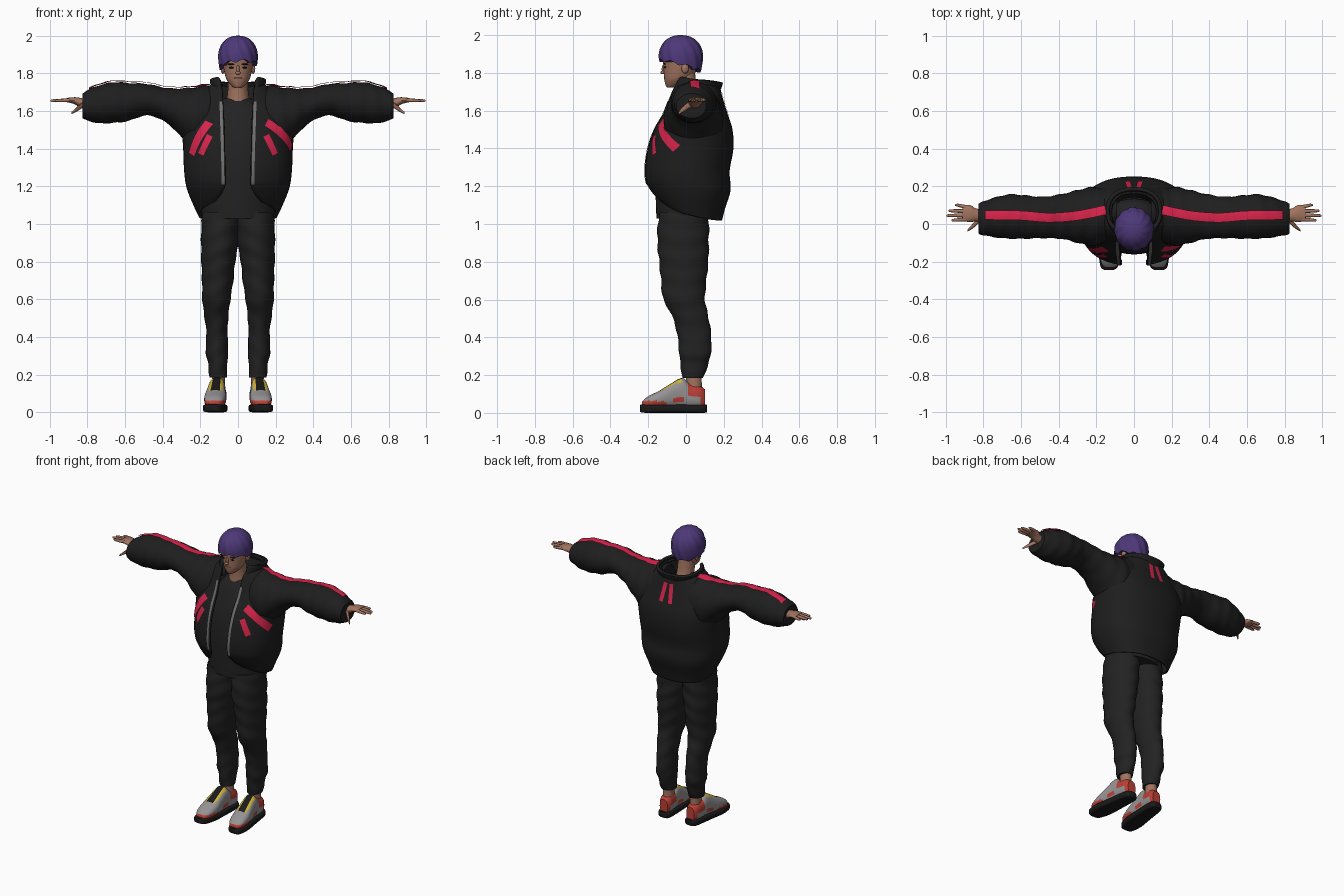
import bpy, bmesh, math
from mathutils import Vector
from mathutils.bvhtree import BVHTree

if "Cube" in bpy.data.objects:
    bpy.data.objects.remove(bpy.data.objects["Cube"])


def material(name, r, g, b):
    m = bpy.data.materials.new(name)
    m.use_nodes = True
    m.diffuse_color = (r, g, b, 1)
    bsdf = m.node_tree.nodes["Principled BSDF"]
    bsdf.inputs["Base Color"].default_value = (r, g, b, 1)
    bsdf.inputs["Roughness"].default_value = 0.8
    return m


JACKET = material("jacket black", .013, .013, .013)
TROUSER = material("trouser charcoal", .016, .016, .016)
SKIN = material("skin", .36, .175, .115)
HAIR = material("hair purple", .075, .04, .19)
CRIMSON = material("crimson stripe", .68, .017, .07)
ZIP = material("zipper grey", .16, .16, .16)
SHOE = material("shoe grey", .3, .29, .29)
RED = material("shoe red", .5, .05, .035)
YELLOW = material("shoe yellow", .65, .45, .03)
SOLE = material("sole black", .01, .01, .011)
parts = []


def smooth(rows, k=5):
    """Catmull-Rom interpolation of a few key rows."""
    out = []
    for i in range(len(rows) - 1):
        a, b, c, d = (rows[max(i - 1, 0)], rows[i], rows[i + 1], rows[min(i + 2, len(rows) - 1)])
        for s in range(k):
            t = s / k
            out.append([q + t / 2 * (r - p + t * (2*p - 5*q + 4*r - u + t * (3*q - p - 3*r + u)))
                        for p, q, r, u in zip(a, b, c, d)])
    return out + [list(rows[-1])]


def add_mesh(name, verts, faces, mats, pick=None):
    me = bpy.data.meshes.new(name)
    me.from_pydata(verts, [], faces)
    bm = bmesh.new()
    bm.from_mesh(me)
    bmesh.ops.recalc_face_normals(bm, faces=bm.faces)
    for f in bm.faces:
        f.smooth = True
        if pick:
            f.material_index = pick(f.calc_center_median())
    bm.to_mesh(me)
    bm.free()
    for m in mats:
        me.materials.append(m)
    ob = bpy.data.objects.new(name, me)
    bpy.context.collection.objects.link(ob)
    parts.append(ob)
    return ob


def skin_rings(name, rings, mats, closed=True, pick=None):
    n = len(rings[0])
    verts = [p for r in rings for p in r]
    faces = [(i*n + j, i*n + (j+1) % n, (i+1)*n + (j+1) % n, (i+1)*n + j)
             for i in range(len(rings) - 1) for j in range(n if closed else n - 1)]
    if closed:
        faces += [tuple(range(n)), tuple(range(len(verts) - n, len(verts)))]
    return add_mesh(name, verts, faces, mats, pick)


def spow(v, p):
    return math.copysign(abs(v) ** p, v)


def loft(name, axis, rows, mats, n=24, p=1, side=1, wrinkle=0, freq=40, pick=None, k=5):
    """Rows hold position on axis, two centre coordinates, two radii."""
    rings = []
    for pos, c1, c2, r1, r2 in smooth(rows, k):
        ring = []
        for j in range(n):
            a = math.tau * j / n
            w = 1 + wrinkle * math.sin(freq * pos + 3 * math.cos(a))
            u, v = c1 + r1 * w * spow(math.cos(a), p), c2 + r2 * w * spow(math.sin(a), p)
            q = {"x": (pos, u, v), "y": (u, pos, v), "z": (u, v, pos)}[axis]
            ring.append((side * q[0], q[1], q[2]))
        rings.append(ring)
    return skin_rings(name, rings, mats, pick=pick)


def open_loft(name, rows, mat, lift=0, tilt=0, thick=.012, n=56, p=.85):
    """Shell open at the front; rows hold z, half width, front y, back y, half gap."""
    rings = []
    base = rows[0][0]
    for z, rx, yf, yb, gap in smooth(rows):
        a0 = math.asin((gap / rx) ** (1 / p))
        ring = []
        for j in range(n + 1):
            a = a0 + (math.tau - 2 * a0) * j / n
            c = math.cos(a)
            up = lift * ((1 + c) / 2) ** 2 * max(0, 1 - (z - base) / .2) + tilt * c
            ring.append((rx * spow(math.sin(a), p), (yf + yb) / 2 - (yb - yf) / 2 * spow(c, p), z + up))
        rings.append(ring)
    ob = skin_rings(name, rings, [mat], closed=False)
    mod = ob.modifiers.new("thickness", "SOLIDIFY")
    mod.thickness, mod.offset = thick, 0
    return ob


def blob(name, loc, radii, mat):
    loc, radii = Vector(loc), Vector(radii)
    bm = bmesh.new()
    bmesh.ops.create_uvsphere(bm, u_segments=14, v_segments=8, radius=1)
    verts = [tuple(loc + v.co * radii) for v in bm.verts]
    faces = [tuple(v.index for v in f.verts) for f in bm.faces]
    bm.free()
    add_mesh(name, verts, faces, [mat])


# Jacket body, collar and sleeves
body = open_loft("jacket_body", [
    (1.02, .205, -.15, .185, .12), (1.08, .23, -.175, .20, .09), (1.18, .265, -.2, .23, .066),
    (1.28, .28, -.215, .225, .065), (1.4, .285, -.2, .245, .07), (1.5, .29, -.165, .24, .07),
    (1.58, .27, -.12, .215, .075), (1.66, .22, -.09, .19, .08), (1.72, .16, -.07, .175, .085),
    (1.75, .12, -.05, .165, .1)], JACKET, lift=.12)
open_loft("collar", [(1.66, .12, -.085, .15, .085), (1.71, .128, -.08, .168, .09),
                     (1.75, .138, -.06, .182, .095), (1.765, .14, -.045, .186, .1)],
          JACKET, tilt=.014, thick=.02)
sleeve_rows = [
    (.09, .07, 1.6, .1, .14), (.16, .045, 1.575, .145, .16), (.23, .04, 1.56, .155, .165),
    (.3, .04, 1.59, .14, .13), (.38, .04, 1.63, .12, .092), (.48, .035, 1.66, .11, .083),
    (.58, .037, 1.648, .115, .1), (.66, .04, 1.645, .118, .108), (.74, .035, 1.635, .105, .1),
    (.8, .03, 1.63, .09, .08), (.825, .028, 1.626, .078, .067)]
sleeves = [loft(("left" if s > 0 else "right") + "_sleeve", "x", sleeve_rows, [JACKET],
                n=32, side=s, wrinkle=.02, freq=75) for s in (1, -1)]

# Surface that the printed stripes lie on
cv, cf = [], []
for ob in [body] + sleeves:
    base = len(cv)
    cv += [v.co.copy() for v in ob.data.vertices]
    cf += [[base + i for i in f.vertices] for f in ob.data.polygons]
cloth = BVHTree.FromPolygons(cv, cf)


def decal(name, path, width, d, mat, m=4):
    """Thin strip following a path, dropped on to the jacket along d."""
    d = Vector(d).normalized()
    pts = [Vector(p) for p in smooth(path, 14)]
    verts, ok = [], []
    for i, p in enumerate(pts):
        across = d.cross(pts[min(i + 1, len(pts) - 1)] - pts[max(i - 1, 0)]).normalized()
        for j in range(m + 1):
            q = p + across * width * (j / m - .5)
            hit = cloth.ray_cast(q - d * .15, d, .27)[0]
            ok.append(hit is not None)
            verts.append((hit if hit is not None else q) - d * .01)
    faces = []
    for i in range(len(pts) - 1):
        for j in range(m):
            a = i * (m + 1) + j
            f = (a, a + 1, a + m + 2, a + m + 1)
            if all(ok[v] for v in f):
                faces.append(f)
    used = sorted({v for f in faces for v in f})
    index = {v: i for i, v in enumerate(used)}
    add_mesh(name, [verts[v] for v in used], [tuple(index[v] for v in f) for f in faces], [mat])


for s, tag in ((1, "left_"), (-1, "right_")):
    # Stripes and zipper
    decal(tag + "sleeve_stripe", [(s*.15, .075, 1.74), (s*.3, .045, 1.73), (s*.45, .034, 1.74),
                                  (s*.6, .045, 1.74), (s*.79, .048, 1.71)], .05, (0, 0, -1), CRIMSON)
    low = (.285, -.05, 1.4) if s > 0 else (-.25, -.13, 1.37)
    decal(tag + "chest_slash", [(s*.18, -.16, 1.54), low], .048, (-s*.7, .7, 0), CRIMSON)
    decal(tag + "chest_short_slash", [(s*.15, -.17, 1.47), (s*.195, -.16, 1.37)], .036,
          (-s*.3, 1, 0), CRIMSON)
    decal(tag + "back_stripe", [(s*.022, .19, 1.69), (s*.035, .22, 1.57)], .028, (0, -1, 0), CRIMSON)
    decal(tag + "zipper", [(s*.09, -.09, 1.65), (s*.082, -.2, 1.4), (s*.078, -.2, 1.21)],
          .017, (0, 1, 0), ZIP)

    # Hand
    loft(tag + "palm", "x", [(.79, .04, 1.63, .035, .03), (.84, .048, 1.645, .035, .025),
                             (.87, .055, 1.655, .045, .018), (.91, .058, 1.658, .042, .011)],
         [SKIN], n=16, side=s)
    for finger, y0, y1, tip in (("index", .025, .02, .97), ("middle", .046, .045, .995),
                                ("ring", .068, .07, .985), ("little", .089, .1, .95)):
        loft(tag + finger + "_finger", "x", [(.89, y0, 1.657, .011, .011),
             (tip - .015, y1, 1.655, .008, .008), (tip, y1, 1.655, .003, .003)], [SKIN], n=10, side=s, k=3)
    loft(tag + "thumb", "x", [(.825, .02, 1.632, .016, .016), (.855, -.01, 1.61, .013, .013),
                              (.885, -.036, 1.588, .005, .006)], [SKIN], n=10, side=s)

    # Trouser leg and ankle
    loft(tag + "trouser_leg", "z", [
        (.185, .105, .035, .045, .055), (.22, .107, .04, .05, .065), (.27, .108, .045, .051, .076),
        (.32, .112, .048, .06, .085), (.42, .112, .043, .056, .09), (.52, .115, .02, .065, .096),
        (.6, .115, -.01, .075, .11), (.7, .108, -.012, .083, .12), (.8, .105, -.012, .09, .13),
        (.88, .098, -.015, .098, .135), (.98, .095, -.015, .1, .136), (1.06, .09, -.01, .1, .13)],
        [TROUSER], n=28, side=s, wrinkle=.025, freq=60)
    loft(tag + "ankle", "z", [(.08, .103, .045, .034, .04), (.23, .104, .04, .034, .042)], [SKIN], side=s)

    # Shoe: boxy sole under an upper coloured by zone
    loft(tag + "sole", "y", [(-.243, .133, .024, .026, .018), (-.225, .132, .023, .046, .022),
                             (-.15, .125, .022, .061, .022), (-.05, .115, .022, .056, .022),
                             (.05, .106, .022, .05, .022), (.095, .103, .022, .042, .022),
                             (.11, .102, .023, .026, .02)], [SOLE], p=.45, side=s)

    def shoe_zone(c):
        mid = abs(abs(c.x) - (.11 - .08 * c.y))
        if -.135 < c.y < -.02 and c.z > .09 and mid < .036:
            return 3 if mid < .02 else 2
        if c.z < .062 and c.y < -.1:
            return 1
        if c.y > .01 and c.z > .085 or c.y > .075:
            return 1
        return 1 if -.07 < c.y < -.01 and .06 < c.z < .085 else 0

    tops = [(-.232, .06, .03), (-.2, .088, .05), (-.14, .118, .058), (-.08, .155, .052),
            (-.02, .185, .046), (.02, .155, .045), (.07, .145, .043), (.1, .125, .03)]
    loft(tag + "shoe_upper", "y", [(y, .11 - .08 * y, (t + .025) / 2, w, (t - .025) / 2) for y, t, w in tops],
         [SHOE, RED, YELLOW, SOLE], n=36, p=.8, side=s, pick=shoe_zone)

    # Ear, eye and brow
    blob(tag + "ear", (s*.08, -.005, 1.825), (.012, .02, .028), SKIN)
    blob(tag + "eye", (s*.034, -.111, 1.83), (.015, .006, .005), SOLE)
    blob(tag + "brow", (s*.036, -.114, 1.848), (.021, .006, .004), SOLE)

# Shirt, neck and head
loft("shirt", "z", [(1.03, 0, -.008, .19, .148), (1.12, 0, -.008, .2, .152), (1.3, 0, -.02, .2, .14),
                    (1.45, 0, -.01, .2, .13), (1.58, 0, .02, .165, .115), (1.65, 0, .03, .1, .09),
                    (1.67, 0, .025, .062, .068)], [TROUSER], n=36)
loft("neck", "z", [(1.58, 0, .01, .066, .075), (1.66, 0, .008, .06, .066), (1.72, 0, 0, .054, .058),
                   (1.8, 0, -.01, .054, .058)], [SKIN])
loft("head", "z", [(1.722, 0, -.082, .018, .018), (1.735, 0, -.066, .036, .042), (1.765, 0, -.048, .06, .067),
                   (1.8, 0, -.035, .071, .083), (1.84, 0, -.03, .078, .09), (1.88, 0, -.03, .08, .094),
                   (1.93, 0, -.028, .074, .086), (1.97, 0, -.028, .04, .05)], [SKIN], n=32)
blob("nose_bridge", (0, -.118, 1.82), (.009, .011, .024), SKIN)
blob("nose_tip", (0, -.124, 1.802), (.014, .012, .009), SKIN)
blob("upper_lip", (0, -.111, 1.775), (.023, .007, .004), SKIN)
blob("lower_lip", (0, -.107, 1.767), (.019, .008, .005), SKIN)

# Hair cap with a ragged hem and swept strands
rings = []
for i in range(-1, 17):
    ring = []
    for j in range(96):
        a = math.tau * j / 96
        hem = 1.828 + .028 * math.cos(a) + .008 * math.sin(a) + .016 * abs(math.sin(4 * a + .4))
        th0 = math.asin((hem - 1.885) / .115)
        th = th0 + (math.pi / 2 - .02 - th0) * max(i, 0) / 16
        r = math.cos(th) ** (.85 if th > 0 else .35) * (1 + .022 * math.sin(12 * a + 4 * th))
        r *= .82 if i < 0 else 1
        ring.append((.104 * r * math.sin(a), -.027 - .116 * r * math.cos(a), 1.885 + .115 * math.sin(th)))
    rings.append(ring)
skin_rings("hair", rings, [HAIR])

# Smooth shading that keeps the sharp edges
bpy.ops.object.select_all(action="DESELECT")
for ob in parts:
    ob.select_set(True)
bpy.context.view_layer.objects.active = parts[0]
bpy.ops.object.shade_smooth_by_angle(angle=math.radians(50))
